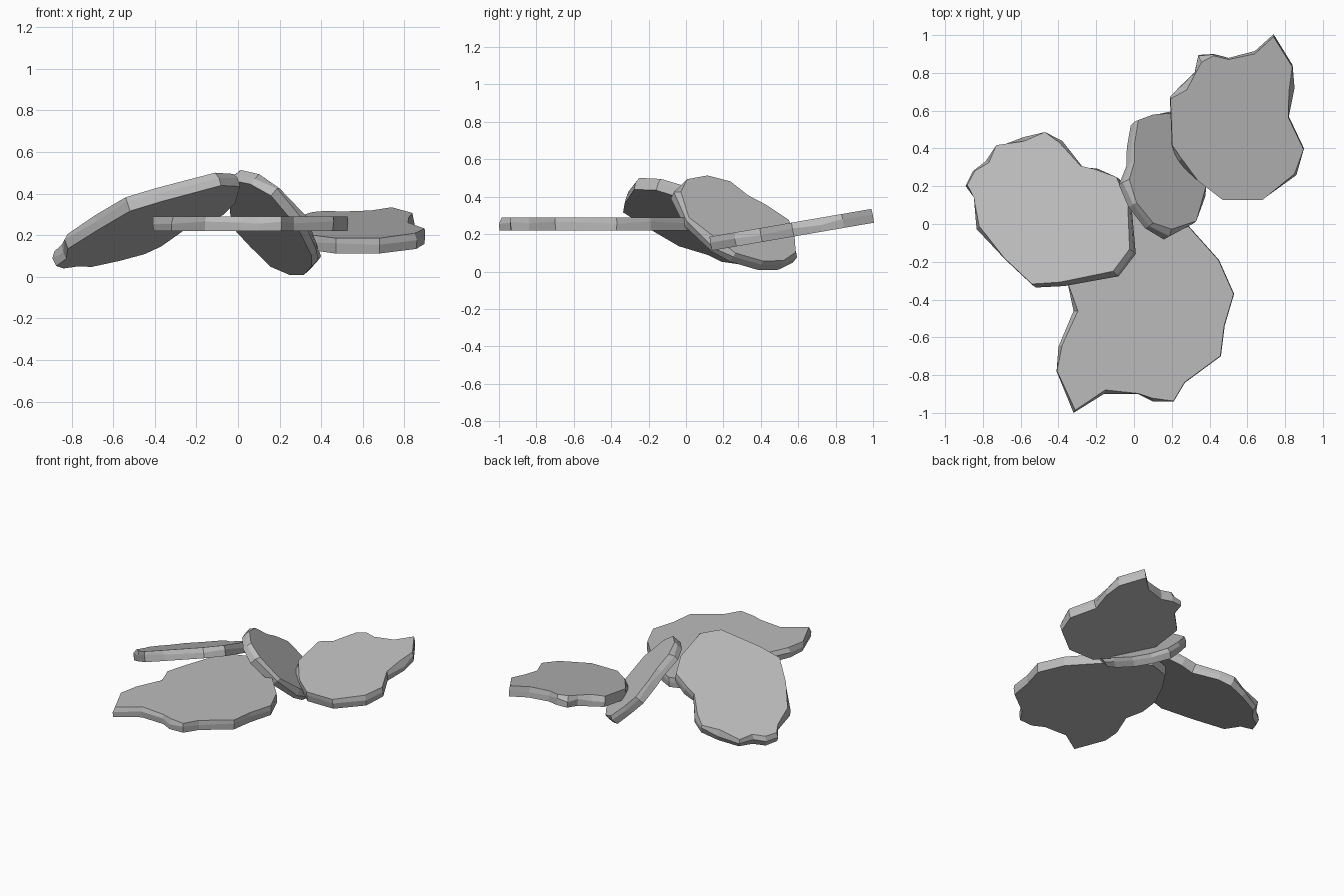
import bpy, bmesh, random
from mathutils import Vector

random.seed(4)

cube = bpy.data.objects.get("Cube")
if cube:
    bpy.data.objects.remove(cube, do_unlink=True)

# One plain stone colour
stone = bpy.data.materials.new("grey_stone")
stone.use_nodes = True
stone.diffuse_color = (0.5, 0.5, 0.5, 1)
stone.node_tree.nodes["Principled BSDF"].inputs["Base Color"].default_value = stone.diffuse_color


def slab(name, outline, slope_x, slope_y, base, thickness):
    """Broken stone plate: plan outline in hundredths, lying on a sloping plane."""
    normal = Vector((-slope_x, -slope_y, 1)).normalized()
    points = [Vector((x / 100, y / 100, 0)) for x, y in outline]
    centre = sum(points, Vector()) / len(points)
    shift = Vector((normal.x, normal.y, 0)) * thickness / 2

    # Points on the underside plane
    under = []
    for p in points:
        q = p - shift
        q.z = base + slope_x * q.x + slope_y * q.y
        under.append(q)
    middle = centre - shift
    middle.z = base + slope_x * middle.x + slope_y * middle.y

    # Underside, rim and top rings, with some top corners chipped inward
    bm = bmesh.new()
    rings = [[], [], []]
    for q in under:
        inward = (middle - q).normalized()
        chip = random.uniform(0.015, 0.035) if random.random() < 0.3 else 0.003
        rings[0].append(bm.verts.new(q + inward * random.uniform(0, 0.008)))
        level = random.uniform(0.45, 0.7)
        rings[1].append(bm.verts.new(q + normal * thickness * level))
        rings[2].append(bm.verts.new(q + normal * thickness + inward * chip))

    # Faces between the rings, then the two flat caps
    count = len(points)
    for low, high in zip(rings, rings[1:]):
        for i in range(count):
            j = (i + 1) % count
            bm.faces.new((low[i], low[j], high[j], high[i]))
    bm.faces.new(rings[0])
    bm.faces.new(rings[2])
    bmesh.ops.recalc_face_normals(bm, faces=bm.faces)

    mesh = bpy.data.meshes.new(name)
    bm.to_mesh(mesh)
    bm.free()
    mesh.materials.append(stone)
    obj = bpy.data.objects.new(name, mesh)
    bpy.context.collection.objects.link(obj)
    return obj


# Level slab at the front
slab("front_slab", [
    (-32, -100), (-16, -90), (2, -90), (10, -94), (21, -94), (27, -84),
    (46, -70), (48, -54), (53, -37), (45, -19), (28, 0), (15, 12), (0, 20),
    (-15, 15), (-24, 2), (-33, -17), (-35, -32), (-32, -46), (-40, -65),
    (-41, -78)], 0, 0, 0.22, 0.07)

# Large slab leaning on the heap
slab("leaning_slab", [
    (-89, 20), (-85, 28), (-78, 33), (-72, 41), (-58, 46), (-46, 48),
    (-38, 44), (-27, 30), (-19, 29), (-8, 24), (-2, 10), (0, -15),
    (-9, -27), (-38, -32), (-53, -33), (-68, -19), (-83, -3), (-84, 13)],
    0.32, -0.286, 0.386, 0.072)

# Small steep slab in the middle
slab("steep_slab", [
    (-6, 22), (-2, 32), (-2, 42), (0, 54), (8, 57), (18, 59), (27, 51),
    (34, 40), (38, 25), (38, 15), (31, 0), (18, -7), (8, -1), (-1, 10)],
    -0.87, -0.525, 0.485, 0.07)

# Gently tilted slab at the back
slab("back_slab", [
    (19, 67), (20, 42), (23, 33), (34, 23), (47, 13), (68, 13), (86, 26),
    (90, 40), (82, 57), (85, 72), (84, 84), (74, 100), (64, 91), (50, 88),
    (42, 90), (34, 89), (32, 80), (25, 73)], 0, 0.172, 0.088, 0.075)
